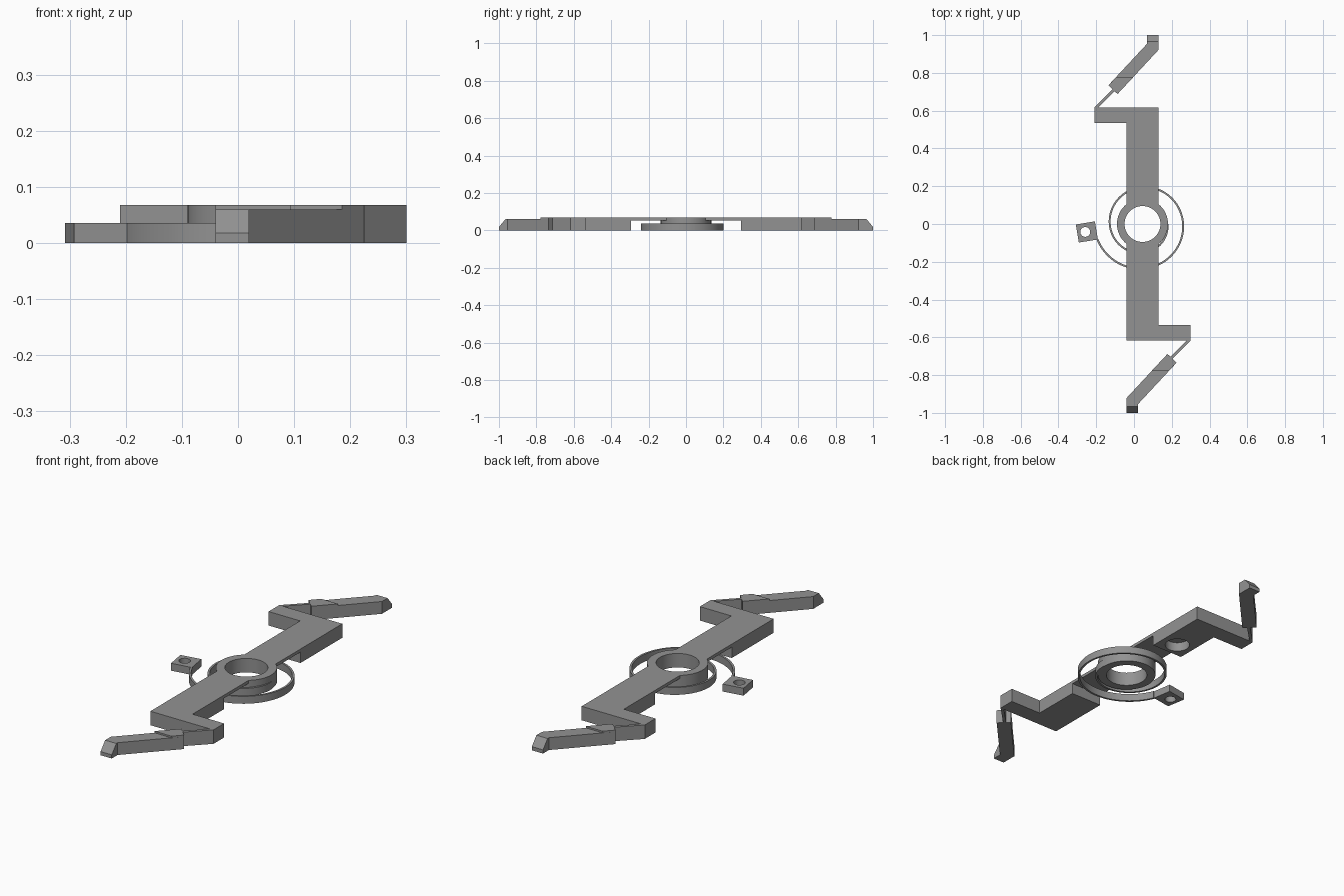
import bpy, bmesh, math
from mathutils import Vector

if "Cube" in bpy.data.objects:
    bpy.data.objects.remove(bpy.data.objects["Cube"], do_unlink=True)

grey = bpy.data.materials.new("plain_grey")
grey.use_nodes = True
grey.diffuse_color = (0.29, 0.29, 0.29, 1)
grey.node_tree.nodes["Principled BSDF"].inputs["Base Color"].default_value = grey.diffuse_color

CX = 0.045          # hub axis
TOP = 0.068
THIN = 0.036        # height of the spring and its tab


def turned(points):
    """Half turn about the hub axis."""
    return [(2 * CX - x, -y) for x, y in points]


def prism(name, outline, z0, z1, cut=None):
    bm = bmesh.new()
    face = bm.faces.new([bm.verts.new((x, y, z0)) for x, y in outline])
    grown = bmesh.ops.extrude_face_region(bm, geom=[face])["geom"]
    verts = [g for g in grown if isinstance(g, bmesh.types.BMVert)]
    bmesh.ops.translate(bm, verts=verts, vec=(0, 0, z1 - z0))
    if cut:
        geom = bm.verts[:] + bm.edges[:] + bm.faces[:]
        bmesh.ops.bisect_plane(bm, geom=geom, plane_co=cut[0], plane_no=cut[1], clear_outer=True)
        bmesh.ops.holes_fill(bm, edges=[e for e in bm.edges if e.is_boundary])
    bmesh.ops.recalc_face_normals(bm, faces=bm.faces[:])
    mesh = bpy.data.meshes.new(name)
    bm.to_mesh(mesh)
    bm.free()
    obj = bpy.data.objects.new(name, mesh)
    bpy.context.collection.objects.link(obj)
    mesh.materials.append(grey)
    return obj


def circle(x, y, r, n=64):
    return [(x + r * math.cos(math.tau * i / n), y + r * math.sin(math.tau * i / n)) for i in range(n)]


def box(x0, x1, y0, y1):
    return [(x0, y0), (x1, y0), (x1, y1), (x0, y1)]


def combine(obj, other, operation):
    """Apply a boolean and discard the helper."""
    other.hide_render = True
    mod = obj.modifiers.new("bool", "BOOLEAN")
    mod.object, mod.operation, mod.solver = other, operation, "EXACT"
    bpy.ops.object.select_all(action="DESELECT")
    bpy.context.view_layer.objects.active = obj
    obj.select_set(True)
    bpy.ops.object.modifier_apply(modifier=mod.name)
    bpy.data.objects.remove(other, do_unlink=True)


def smooth(obj):
    bpy.ops.object.select_all(action="DESELECT")
    bpy.context.view_layer.objects.active = obj
    obj.select_set(True)
    bpy.ops.object.shade_smooth_by_angle(angle=math.radians(30))


# Main bar with a foot at each end, relieved underneath around the hub
half = [(0.13, 0.617), (-0.21, 0.617), (-0.21, 0.535), (-0.04, 0.535)]
body = prism("main_bar", half + turned(half), 0, TOP)
combine(body, prism("relief", box(-0.3, 0.4, -0.295, 0.295), -0.1, 0.053), "DIFFERENCE")
combine(body, prism("hub", circle(CX, 0, 0.135), 0, TOP), "UNION")
combine(body, prism("bore", circle(CX, 0, 0.095), -0.1, 0.2), "DIFFERENCE")
combine(body, prism("blind_hole", circle(CX, 0.37, 0.057), -0.1, 0.045), "DIFFERENCE")
smooth(body)

# Hinged lever at each end: thin flexure, sloped-tip lever, raised pad
lever = [(-0.135, 0.735), (-0.087, 0.688), (0.13, 0.922), (0.13, 1.0), (0.07, 1.0), (0.07, 0.955)]
pad = [(-0.135, 0.735), (-0.087, 0.688), (-0.004, 0.777), (-0.095, 0.777)]
flexure = [(-0.21, 0.617), (-0.2, 0.607), (-0.1, 0.707), (-0.11, 0.717)]
for side, place, sign in (("back", list, 1), ("front", turned, -1)):
    slope = (Vector((0, sign * 0.965, 0.06)), Vector((0, sign * 0.042, 0.035)))
    prism(side + "_lever", place(lever), 0, 0.06, slope)
    prism(side + "_lever_pad", place(pad), 0.06, TOP)
    prism(side + "_flexure", place(flexure), 0, TOP)

# Spiral spring winding from the tab in to the hub
steps = 150
inner, outer = [], []
for i in range(steps + 1):
    t = i / steps
    a = math.radians(199 + 521 * t)
    r = 0.252 - 0.12 * t
    for path, off in ((inner, -0.005), (outer, 0.005)):
        path.append((CX + (r + off) * math.cos(a), (r + off) * math.sin(a)))
spring = prism("spiral_spring", outer + inner[::-1], 0, THIN)
smooth(spring)

# Mounting tab with a hole
tab = prism("spring_tab", [(-0.308, -0.003), (-0.207, 0.014), (-0.191, -0.082), (-0.292, -0.098)], 0, THIN)
combine(tab, prism("tab_hole", circle(-0.258, -0.042, 0.026, 32), -0.1, 0.1), "DIFFERENCE")
smooth(tab)
